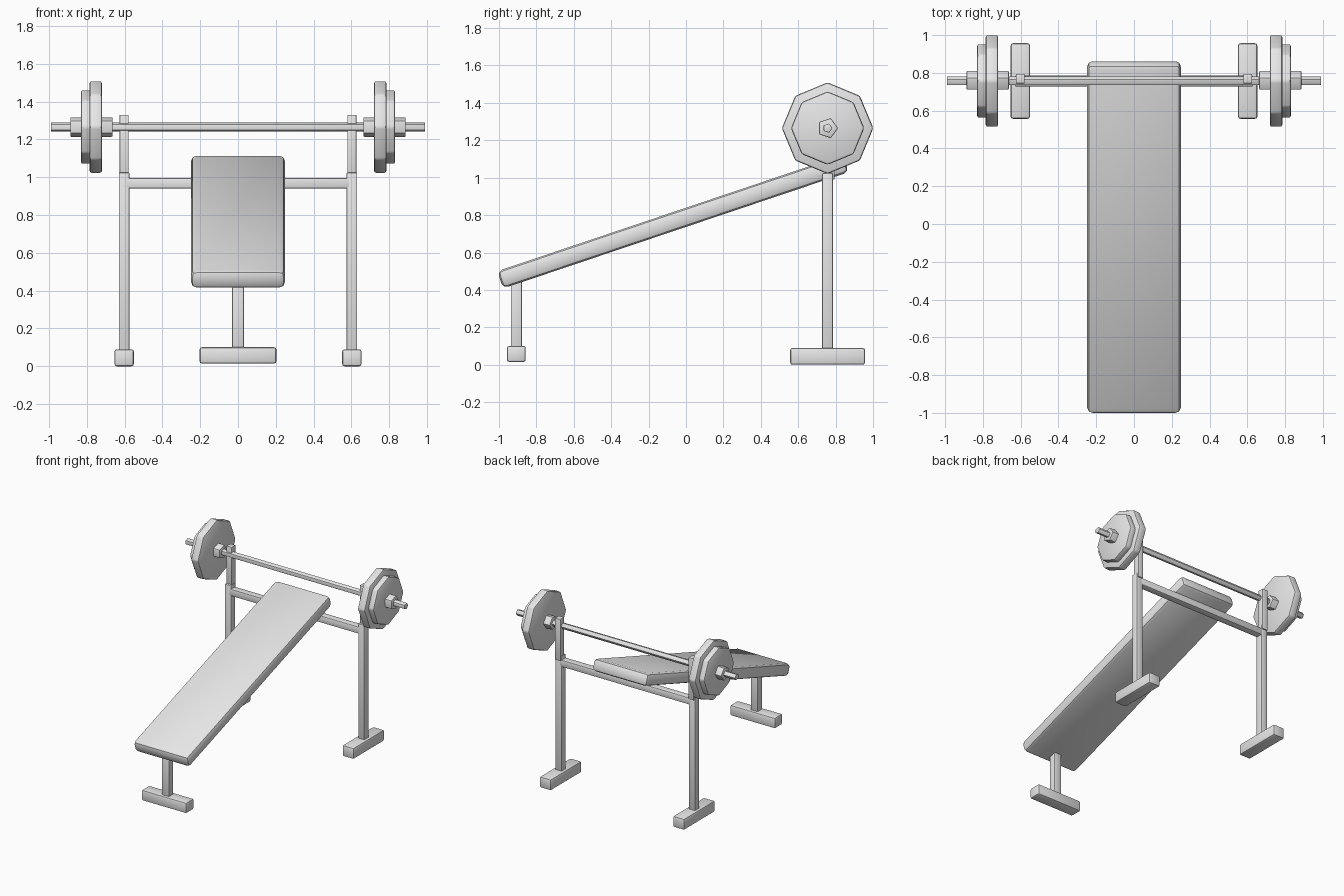
import bpy
from math import radians, pi

if "Cube" in bpy.data.objects:
    bpy.data.objects.remove(bpy.data.objects["Cube"], do_unlink=True)

grey = bpy.data.materials.new("plain_grey")
grey.use_nodes = True
grey.diffuse_color = (0.8, 0.8, 0.8, 1)
grey.node_tree.nodes["Principled BSDF"].inputs["Base Color"].default_value = (0.8, 0.8, 0.8, 1)


def finish(obj, name, bevel):
    """Name, colour, round the edges and shade."""
    obj.name = name
    obj.data.materials.append(grey)
    if bevel:
        mod = obj.modifiers.new("rounded_edges", 'BEVEL')
        mod.width = bevel
        mod.segments = 2
        mod.limit_method = 'ANGLE'
        bpy.ops.object.modifier_apply(modifier=mod.name)
    bpy.ops.object.shade_smooth_by_angle(angle=radians(35))
    return obj


def box(name, center, size, bevel=0.01, tilt=0):
    bpy.ops.mesh.primitive_cube_add(size=1, location=center)
    obj = bpy.context.object
    obj.scale = size
    bpy.ops.object.transform_apply(location=False, rotation=False, scale=True)
    finish(obj, name, bevel)
    obj.rotation_euler.x = tilt
    return obj


def rod(name, x0, x1, radius, sides, bevel=0.0):
    """Prism along x on the barbell axis, with one corner pointing back."""
    bpy.ops.mesh.primitive_cylinder_add(vertices=sides, radius=radius, depth=abs(x1 - x0))
    obj = bpy.context.object
    obj.rotation_euler = (0, pi / 2, 0)
    bpy.ops.object.transform_apply(location=False, rotation=True, scale=False)
    obj.location = ((x0 + x1) / 2, bar_y, bar_z)
    return finish(obj, name, bevel)


bar_y, bar_z = 0.757, 1.265

# Inclined padded board
box("bench_pad", (0, -0.069, 0.765), (0.495, 1.95, 0.097), 0.028, radians(18.6))

# Front support
box("front_leg", (0, -0.907, 0.26), (0.062, 0.058, 0.4), 0.004)
box("front_foot", (0, -0.907, 0.058), (0.406, 0.1, 0.086), 0.012)

# Rack
box("rack_crossbar", (0, bar_y, 0.968), (1.19, 0.058, 0.057), 0.008)
for side, s in (("left", 1), ("right", -1)):
    x = s * 0.602
    box(side + "_rear_foot", (x, bar_y, 0.045), (0.102, 0.4, 0.09), 0.012)
    box(side + "_post", (x, bar_y, 0.55), (0.057, 0.058, 0.95), 0.006)
    box(side + "_bar_holder", (x, 0.77, 1.16), (0.047, 0.05, 0.34), 0.002)

# Barbell
rod("barbell_bar", -0.99, 0.99, 0.026, 5, 0.003)
for side, s in (("left", 1), ("right", -1)):
    rod(side + "_collar", s * 0.663, s * 0.887, 0.056, 5, 0.006)
    rod(side + "_large_plate", s * 0.719, s * 0.785, 0.2445, 8, 0.012)
    rod(side + "_small_plate", s * 0.77, s * 0.831, 0.196, 8, 0.012)
